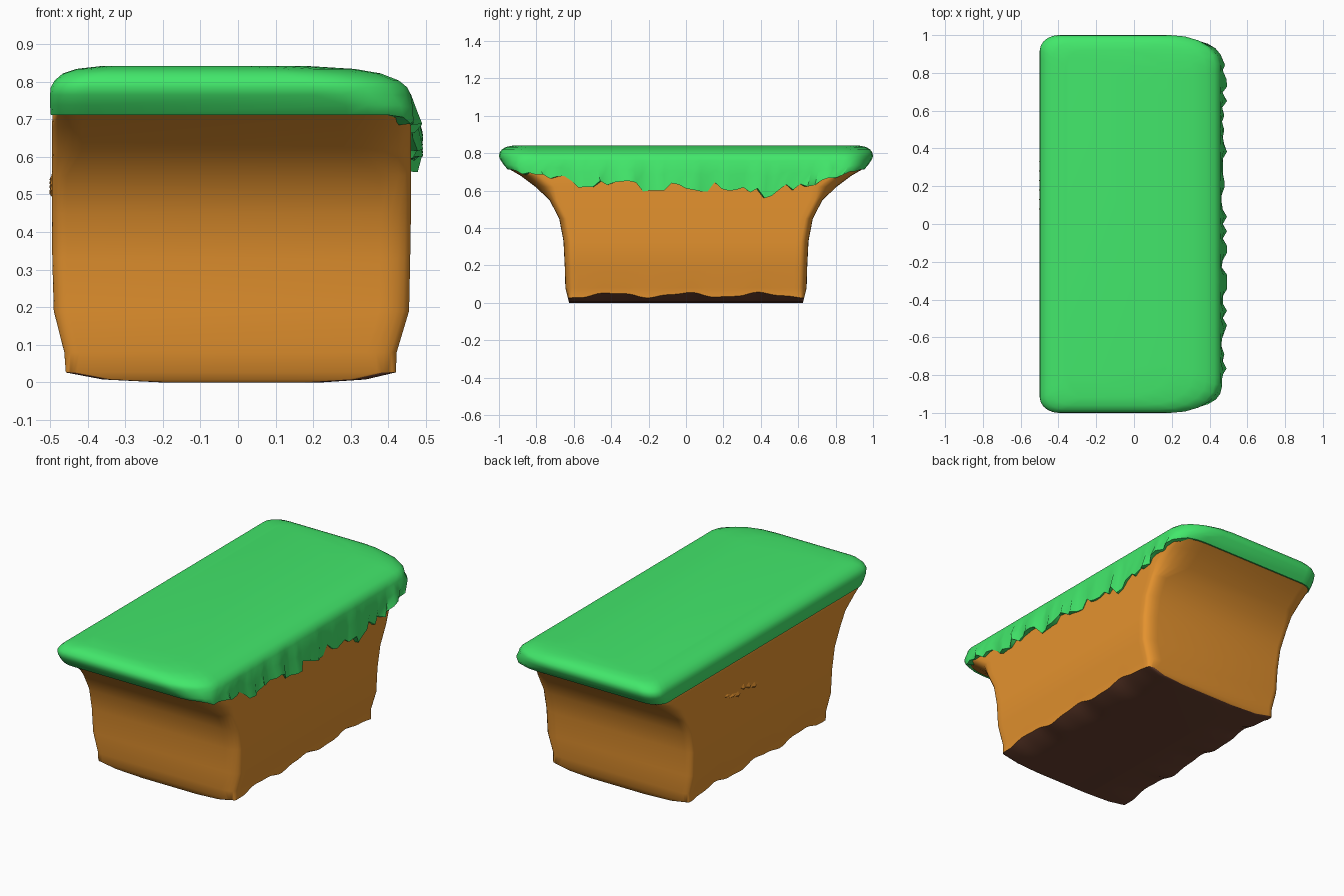
import bpy, bmesh, math, random

random.seed(4)
if "Cube" in bpy.data.objects:
    bpy.data.objects.remove(bpy.data.objects["Cube"], do_unlink=True)


def material(name, rgb):
    m = bpy.data.materials.new(name)
    m.use_nodes = True
    m.diffuse_color = (*rgb, 1)
    m.node_tree.nodes["Principled BSDF"].inputs["Base Color"].default_value = (*rgb, 1)
    return m


GRASS = material("grass green", (0.056, 0.82, 0.15))
EARTH = material("orange earth", (0.78, 0.29, 0.028))
SOIL = material("dark soil", (0.15, 0.054, 0.03))
SIDE_STEPS = 44


def outline(xl, xr, ly, right_radius, left_radius):
    """Rounded rectangle with evenly divided long sides, counter-clockwise."""
    pts = []

    def corner(sx, sy, start):
        rx, ry = right_radius if sx > 0 else left_radius
        cx = xr - rx if sx > 0 else xl + rx
        for i in range(6):
            a = start + math.pi / 2 * i / 5
            pts.append((cx + rx * math.cos(a), sy * (ly - ry) + ry * math.sin(a)))

    def side(x, sign, ry):
        for i in range(1, SIDE_STEPS):
            pts.append((x, sign * (ly - ry) * (2 * i / SIDE_STEPS - 1)))

    side(xr, 1, right_radius[1])
    corner(1, 1, 0)
    corner(-1, 1, math.pi / 2)
    side(xl, -1, left_radius[1])
    corner(-1, -1, math.pi)
    corner(1, -1, math.pi * 1.5)
    return pts


def add_object(name, bm, materials):
    mesh = bpy.data.meshes.new(name)
    bm.to_mesh(mesh)
    bm.free()
    for m in materials:
        mesh.materials.append(m)
    obj = bpy.data.objects.new(name, mesh)
    bpy.context.collection.objects.link(obj)
    return obj


def loft(name, rings, materials, paint=None, close_bottom=True):
    """Skin a stack of point rings, listed from bottom to top."""
    bm = bmesh.new()
    loops = [[bm.verts.new(p) for p in ring] for ring in rings]
    for low, high in zip(loops, loops[1:]):
        for i in range(len(low)):
            j = (i + 1) % len(low)
            bm.faces.new((low[i], low[j], high[j], high[i]))
    bm.faces.new(loops[-1])
    if close_bottom:
        bm.faces.new(loops[0][::-1])
    bm.normal_update()
    for f in bm.faces:
        if paint:
            f.material_index = paint(f)
    obj = add_object(name, bm, materials)
    bpy.ops.object.select_all(action="DESELECT")
    obj.select_set(True)
    bpy.context.view_layer.objects.active = obj
    bpy.ops.object.shade_smooth_by_angle(angle=math.radians(50))


# Earth block: flared ends, undercut foot with a wavy soil line
WAVE_Z = 0.042
body_profile = [
    (0.0, -0.2, 0.22, 0.625), (0.008, -0.36, 0.34, 0.627),
    (WAVE_Z, -0.458, 0.42, 0.632), (0.08, -0.462, 0.422, 0.645), (0.19, -0.49, 0.455, 0.648),
    (0.33, -0.494, 0.458, 0.655), (0.45, -0.495, 0.46, 0.678), (0.55, -0.495, 0.46, 0.73),
    (0.62, -0.495, 0.46, 0.805), (0.68, -0.495, 0.46, 0.885), (0.715, -0.493, 0.455, 0.945),
    (0.74, -0.48, 0.44, 0.945)]


def body_corners(z):
    if z < 0.06:
        return (0.05, 0.02), (0.03, 0.01)
    if z < 0.6:
        return (0.08, 0.04), (0.04, 0.03)
    return (0.18, 0.1), (0.08, 0.07)


def wave(z, y):
    if z != WAVE_Z:
        return 0
    return 0.012 * math.cos(16 * y) + 0.004 * math.sin(37 * y) if abs(y) < 0.59 else -0.015


body_rings = [[(x, y, z + wave(z, y)) for x, y in outline(xl, xr, ly, *body_corners(z))]
              for z, xl, xr, ly in body_profile]


def earth_or_soil(f):
    low = all(v.co.z < 0.062 for v in f.verts)
    return 1 if low and abs(f.normal.y) < 0.7 else 0


loft("earth_block", body_rings, [EARTH, SOIL], earth_or_soil)

# Grass cap: rounded slab whose right-hand lip hangs in a ragged fringe
COUNT = 2 * (SIDE_STEPS - 1) + 24
rag = [random.uniform(-0.03, 0.035) for _ in range(COUNT)]
bulge = [random.choice((-0.006, 0, 0.008, 0.022)) for _ in range(COUNT)]


def drape(ring, z, amount):
    out = []
    for i, (x, y) in enumerate(ring):
        drop, push = 0, 0
        if x > 0.4:
            edge = min(1, max(0, (0.95 - abs(y)) / 0.2))
            middle = max(0, 1 - (y / 0.75) ** 2)
            dip = 0.045 * math.exp(-((y - 0.4) / 0.15) ** 2)
            drop = edge * (0.05 + 0.04 * middle + dip + rag[i])
            push = edge * bulge[i]
        out.append((x + push * amount, y, z - drop * amount))
    return out


cap_profile = [
    (0.715, -0.48, 0.44, 0.93, 1), (0.712, -0.498, 0.47, 0.952, 1),
    (0.738, -0.5, 0.466, 0.975, 0.45), (0.765, -0.5, 0.46, 0.993, 0.05),
    (0.785, -0.498, 0.45, 1.0, 0), (0.803, -0.488, 0.428, 0.997, 0),
    (0.822, -0.466, 0.38, 0.983, 0), (0.834, -0.43, 0.31, 0.96, 0),
    (0.842, -0.36, 0.18, 0.92, 0)]
cap_rings = [drape(outline(xl, xr, ly, (0.26, 0.15) if z > 0.75 else (0.18, 0.11), (0.1, 0.08)), z, amount)
             for z, xl, xr, ly, amount in cap_profile]
loft("grass_cap", cap_rings, [GRASS], close_bottom=False)

# Loose earth flakes on the left long side
bm = bmesh.new()
for i in range(6):
    y, z = 0.08 + 0.05 * i, 0.53 + random.uniform(-0.02, 0.02)
    w, h = random.uniform(0.03, 0.06), random.uniform(0.01, 0.025)
    base = [bm.verts.new((-0.493, y + dy * w, z + dz * h)) for dy, dz in ((-1, 0), (0, -1), (1, 0), (0, 1))]
    tip = bm.verts.new((-0.502, y, z - h / 2))
    for a, b in zip(base, base[1:] + base[:1]):
        bm.faces.new((b, a, tip))
bmesh.ops.recalc_face_normals(bm, faces=bm.faces)
add_object("earth_flakes", bm, [EARTH])
